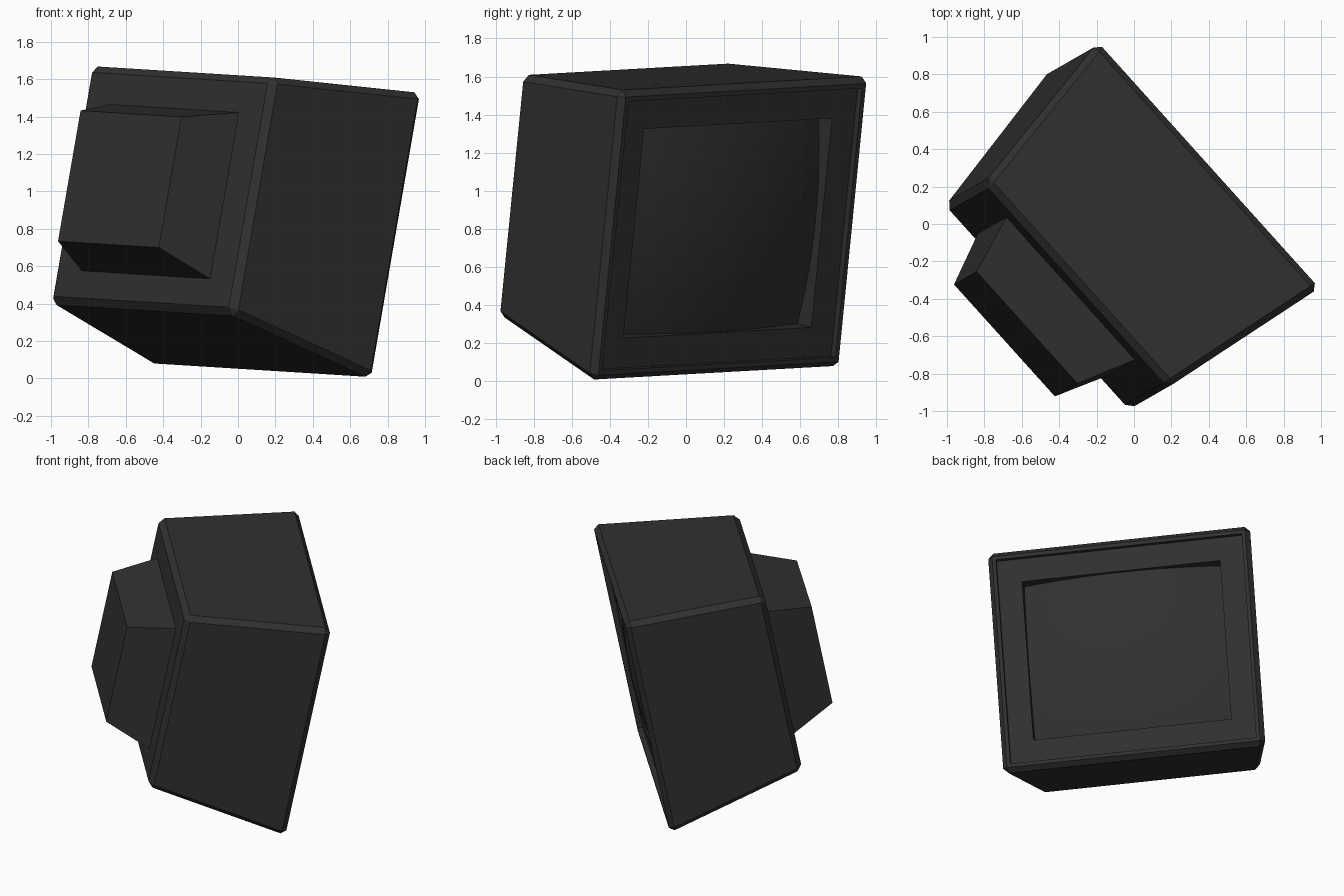
import bpy, bmesh
from mathutils import Matrix, Vector

if "Cube" in bpy.data.objects:
    bpy.data.objects.remove(bpy.data.objects["Cube"])

# Tilted local frame: u = screen width, v = screen height, n = screen outward
n = Vector((0.724, 0.663, -0.1905)).normalized()
v = Vector((0.169, 0.097, 0.981))
v = (v - n * v.dot(n)).normalized()
u = v.cross(n)
M = Matrix.Translation((0.2725, 0.2425, 0.7975)) @ Matrix((u, v, n)).transposed().to_4x4()

mat = bpy.data.materials.new("charcoal plastic")
mat.diffuse_color = (0.03, 0.03, 0.03, 1)
mat.use_nodes = True
mat.node_tree.nodes["Principled BSDF"].inputs["Base Color"].default_value = mat.diffuse_color


def frustum(front, back):
    """Tapered box; each end is (half width, half height, v centre, n)."""
    bm = bmesh.new()
    bmesh.ops.create_cube(bm, size=2)
    for p in bm.verts:
        hw, hh, c, d = front if p.co.z > 0 else back
        p.co = (p.co.x * hw, p.co.y * hh + c, d)
    return bm


def finish(bm, name):
    bmesh.ops.recalc_face_normals(bm, faces=bm.faces)
    me = bpy.data.meshes.new(name)
    bm.to_mesh(me)
    bm.free()
    ob = bpy.data.objects.new(name, me)
    bpy.context.collection.objects.link(ob)
    me.materials.append(mat)
    ob.matrix_world = M
    return ob


# Chamfered monitor casing with raised rim and recessed screen opening
bm = frustum((0.885, 0.78, 0, 0.0), (0.735, 0.645, 0.03, -0.955))
bmesh.ops.bevel(bm, geom=bm.edges[:], offset=0.035, segments=1, affect='EDGES')
bm.normal_update()
face = max(bm.faces, key=lambda f: f.calc_center_median().z)
for width, depth in ((0.025, -0.035), (0.16, -0.125)):
    bmesh.ops.inset_region(bm, faces=[face], thickness=width, use_even_offset=True)
    ring = bmesh.ops.inset_region(bm, faces=[face], thickness=0.0005)
    for p in face.verts:
        p.co.z += depth
finish(bm, "monitor_casing")

# Tapered rear tube housing
finish(frustum((0.515, 0.455, 0.02, -0.95), (0.403, 0.356, 0.03, -1.257)), "rear_housing")

# Gently domed screen glass
bm = bmesh.new()
bmesh.ops.create_grid(bm, x_segments=16, y_segments=16, size=1)
for p in bm.verts:
    x, y = p.co.x * 0.665, p.co.y * 0.56
    p.co = (x, y, 0.0 - (x * x + y * y) / 5.2)
for f in bm.faces:
    f.smooth = True
finish(bm, "screen")
